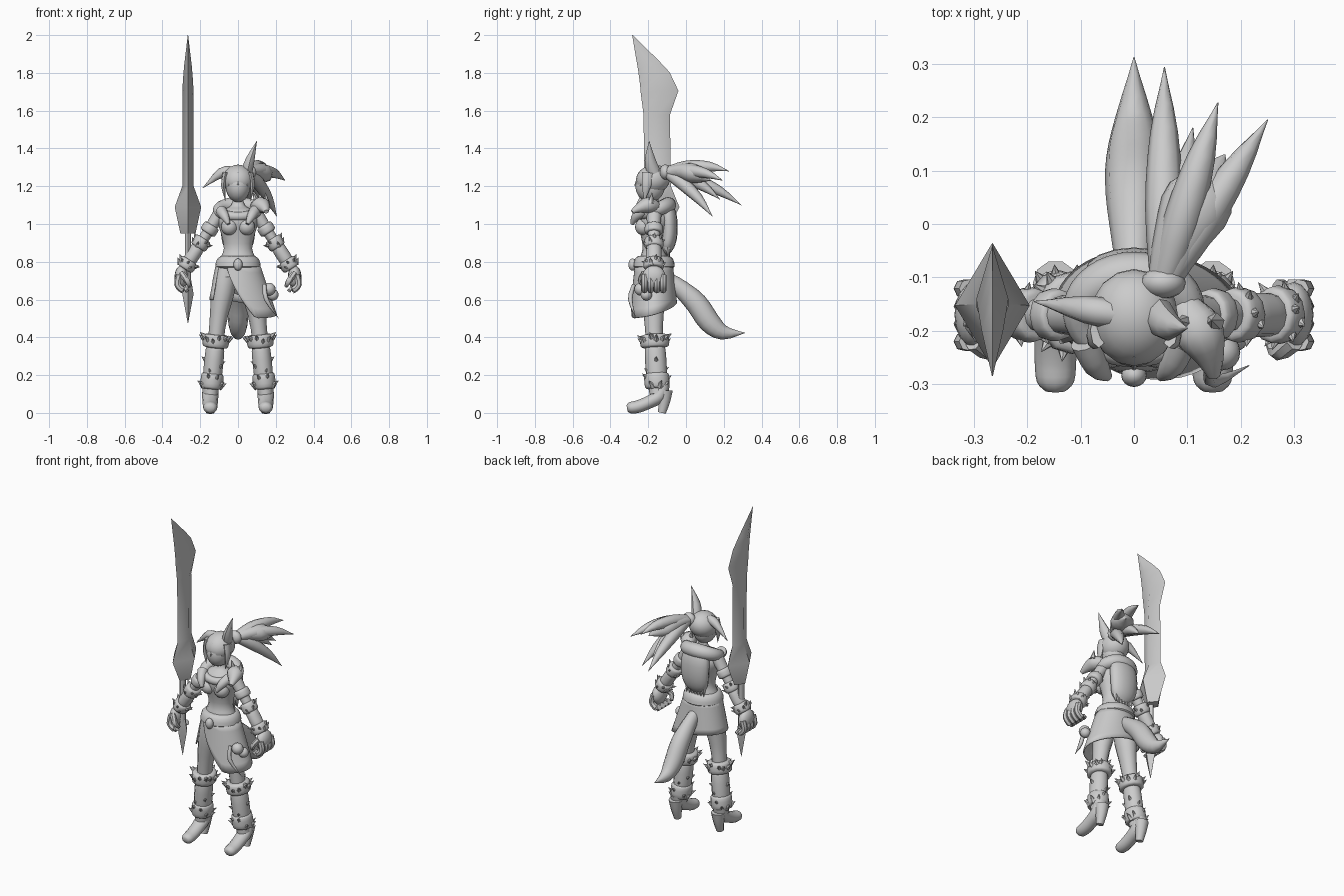
import bpy, bmesh, math, random
from mathutils import Vector, Matrix, Euler

random.seed(4)
if "Cube" in bpy.data.objects:
    bpy.data.objects.remove(bpy.data.objects["Cube"])

shade = (.6, .6, .6, 1)
grey = bpy.data.materials.new("plain_grey")
grey.use_nodes = True
grey.diffuse_color = shade
grey.node_tree.nodes["Principled BSDF"].inputs["Base Color"].default_value = shade

# Shared landmarks of the figure, left side
mid = -.17
across, forward, upward = Vector((1, 0, 0)), Vector((0, 1, 0)), Vector((0, 0, 1))
hip, knee, ankle = Vector((.06, mid, .77)), Vector((.11, mid, .45)), Vector((.145, -.15, .1))
shoulder, elbow, wrist = Vector((.1, mid, 1.05)), Vector((.19, mid, .91)), Vector((.28, mid, .77))
hand, sole = Vector((.3, mid, .7)), Vector((.147, mid, 0))


def finish(name, bm, paired=False):
    """Make a smooth-shaded object; paired parts are mirrored across the body."""
    bmesh.ops.recalc_face_normals(bm, faces=bm.faces)
    mesh = bpy.data.meshes.new(name)
    bm.to_mesh(mesh)
    bm.free()
    mesh.materials.append(grey)
    part = bpy.data.objects.new(name, mesh)
    bpy.context.collection.objects.link(part)
    bpy.ops.object.select_all(action='DESELECT')
    part.select_set(True)
    bpy.context.view_layer.objects.active = part
    bpy.ops.object.shade_smooth_by_angle(angle=math.radians(50))
    if paired:
        part.modifiers.new("other_side", 'MIRROR')
    return part


def spline(points, steps, closed):
    """Catmull-Rom through points that carry their own radii."""
    count, result = len(points), []
    last = count - 1
    pick = lambda i: points[i % count] if closed else points[max(0, min(last, i))]
    for i in range(count if closed else last):
        around = [pick(i + k) for k in (-1, 0, 1, 2)]
        for step in range(steps):
            t = step / steps
            result.append([p * (-t + 2*t*t - t**3) / 2 + q * (2 - 5*t*t + 3*t**3) / 2
                           + r * (t + 4*t*t - 3*t**3) / 2 + s * (t**3 - t*t) / 2
                           for p, q, r, s in zip(*around)])
    return result if closed else result + [points[-1]]


def tube(name, points, flat=1, ref=across, sides=12, steps=3, closed=False, paired=False):
    """Loft of ellipses: x, y, z, radius along ref, and optionally the other radius."""
    points = [p if len(p) > 4 else (*p, p[3] * flat) for p in points]
    path = spline(points, steps, closed)
    count, bm, rings = len(path), bmesh.new(), []
    for i, (x, y, z, wide, deep) in enumerate(path):
        after = path[(i + 1) % count] if closed else path[min(i + 1, count - 1)]
        before = path[i - 1] if closed or i else path[0]
        along = (Vector(after[:3]) - Vector(before[:3])).normalized()
        side = (ref - along * ref.dot(along)).normalized()
        other = along.cross(side)
        turns = [math.tau * k / sides for k in range(sides)]
        rings.append([bm.verts.new(Vector((x, y, z)) + side * max(wide, .001) * math.cos(a)
                                   + other * max(deep, .001) * math.sin(a)) for a in turns])
    for i in range(count if closed else count - 1):
        low, high = rings[i], rings[(i + 1) % count]
        for k in range(sides):
            n = (k + 1) % sides
            bm.faces.new((low[k], low[n], high[n], high[k]))
    if not closed:
        bm.faces.new(rings[0])
        bm.faces.new(rings[-1])
    return finish(name, bm, paired)


def ball(name, centre, size, tilt=0, paired=False):
    bm = bmesh.new()
    place = Matrix.LocRotScale(Vector(centre), Euler((tilt, 0, 0)), Vector(size))
    bmesh.ops.create_uvsphere(bm, u_segments=16, v_segments=10, radius=1, matrix=place)
    return finish(name, bm, paired)


def spikes(name, items, paired=False):
    """Cones from base to tip, joined as one tuft."""
    bm = bmesh.new()
    for base, tip, radius in items:
        base, tip = Vector(base), Vector(tip)
        reach = tip - base
        place = Matrix.Translation((base + tip) / 2) @ reach.to_track_quat('Z', 'Y').to_matrix().to_4x4()
        bmesh.ops.create_cone(bm, cap_ends=True, segments=6, radius1=radius, radius2=0,
                              depth=reach.length, matrix=place)
    return finish(name, bm, paired)


def fur_cuff(name, start, end, low, high, radius, points):
    """Padded ring between two fractions of a limb, with a crown of swept fur points."""
    ring = lambda t, r: (*start.lerp(end, low + (high - low) * t), r)
    tube(name, [ring(0, radius * .75), ring(.15, radius), ring(.85, radius), ring(1, radius * .75)],
         ref=forward, flat=.9, paired=True)
    along = (end - start).normalized()
    side = along.cross(forward).normalized()
    items = []
    for k in range(points):
        a = math.tau * (k + random.random() / 2) / points
        out = side * math.cos(a) + forward * math.sin(a)
        base = Vector(ring(.3 + random.random() * .6, 0)[:3]) + out * radius * .65
        items.append((base, base + out * radius * .6 - along * radius * .4, radius * .3))
    if items:
        spikes(name + "_points", items, paired=True)


# Torso, neck and chest
torso = zip((.72, .8, .87, .95, 1.02, 1.07, 1.1, 1.16), (.11, .1, .075, .09, .11, .085, .035, .03))
tube("torso", [(0, mid, z, wide) for z, wide in torso], flat=.8, sides=16)
ball("chest", (.045, -.225, .985), [.045] * 3, paired=True)

# Head, hair cap, fringe and side locks
ball("face", (0, -.19, 1.2), (.066, .078, .085))
ball("hair_cap", (0, -.175, 1.235), (.083, .092, .078), tilt=.25)
spikes("fringe", [((.02 * i, abs(i) * .01 - .23, 1.26), (.025 * i, abs(i) * .015 - .275, 1.2), .025)
                  for i in range(-2, 3)])
tube("side_locks", [(.066, -.2, 1.27, .016), (.077, -.21, 1.2, .012), (.066, -.22, 1.12, 0)],
     flat=2, sides=8, paired=True)

# Ears: one upright, one folded outwards
tube("upright_ear", [(.045, mid, 1.27, .03), (.064, -.19, 1.34, .024), (.1, -.195, 1.44, 0)], flat=1.2, sides=8)
tube("folded_ear", [(-.03, mid, 1.28, .025), (-.09, -.16, 1.27, .026), (-.187, -.145, 1.19, 0)], ref=forward, sides=8)

# Ponytail: band, full root and pointed strands that fan out from it
root = Vector((.055, -.11, 1.275))
ball("hair_band", root, (.042, .03, .04))
tube("ponytail_root", [(*root, .03), (.085, -.03, 1.28, .05), (.125, .05, 1.265, .065), (.17, .13, 1.23, 0)], flat=.8)
tips = [(.057, .293, 1.1), (.157, .227, 1.28), (.25, .195, 1.23), (.205, .14, 1.04), (.11, .18, 1.13)]
for number, tip in enumerate(tips, 1):
    bow = lambda t, lift: root.lerp(Vector(tip), t) + upward * lift
    tube(f"ponytail_strand_{number}", [(*root, .025), (*bow(.35, .025), .035), (*bow(.7, .025), .026), (*tip, 0)], sides=8)

# Fur scarf with a small animal head, and the fur hanging down the back
scarf = []
for k in range(12):
    a = math.tau * k / 12
    back = math.sin(a)
    scarf.append((.1 * math.cos(a), mid + .075 * back, 1.07 + .03 * back, .033 + .01 * back))
tube("fur_scarf", scarf, ref=upward, closed=True)
tube("scarf_head", [(.09, -.15, 1.09, .03), (.12, -.2, 1.1, .048), (.14, -.245, 1.085, .03), (.15, -.285, 1.065, .012)], flat=.9)
spikes("scarf_ears", [((x, -.185, 1.11), (x * 1.3 - .05, -.18, 1.17), .02) for x in (.1, .15)])
tube("scarf_paws", [(.09, -.22, 1.07, .03), (.07, -.265, 1.04, .024), (.05, -.285, 1, .01)], paired=True)
tube("back_fur", [(0, -.115, 1.12, .06), (0, -.095, 1.05, .09), (0, -.09, .95, .09), (0, -.1, .88, .075),
                  (0, -.105, .84, .03)], flat=.5, sides=16)
spikes("back_fur_hem", [((.018 * i, -.1, .885), (.02 * i, -.09, .795 + .01 * abs(i)), .022) for i in range(-3, 4)])

# Arms with bands, furred forearm cuffs, hands
tube("arms", [(*shoulder, .04), (*elbow, .03), (*wrist, .025)], ref=forward, flat=.9, paired=True)
fur_cuff("arm_bands", shoulder, elbow, .4, .7, .048, 0)
fur_cuff("elbow_cuffs", elbow, wrist, -.1, .25, .05, 9)
fur_cuff("forearm_wraps", elbow, wrist, .15, .85, .04, 0)
fur_cuff("wrist_cuffs", elbow, wrist, .72, 1.05, .053, 11)
ball("palms", hand + upward * .02, (.036, .062, .06), paired=True)
for number in range(4):
    knuckle = hand + forward * (.033 * number - .05)
    tube(f"fingers_{number + 1}", [(*knuckle + across * x + upward * z, .018) for x, z in
                                   ((.01, .03), (.02, -.02), (-.01, -.05), (-.03, -.04))],
         sides=7, paired=True)
thumb = hand - forward * .05
tube("thumbs", [(*thumb + upward * .04, .018), (*thumb - Vector((.03, .02, 0)), .016), (*thumb - Vector((.045, 0, .03)), .01)],
     sides=7, paired=True)

# Belt and buckle
tube("belt", [(0, mid, .765, .1), (0, mid, .775, .12), (0, mid, .815, .11), (0, mid, .83, .09)], flat=.92, sides=20, steps=2)
ball("belt_buckle", (0, -.283, .785), (.024, .022, .032))

# Wrapped skirt with a slanting hem, long on the left and open at the front
bm, rows, columns, grid = bmesh.new(), 6, 48, []
for i in range(columns + 1):
    turn = i / columns
    a = math.radians(325 * turn - 118)
    hem = max(.76 - turn * 1.5, .5 + .1 * math.sin(math.pi / 2 * min(1, turn * 1.3)) ** 4)
    column = []
    for j in range(rows + 1):
        drop = (.79 - hem) * j / rows
        flare = drop * (.27 + .07 * math.cos(a))
        column.append(bm.verts.new(((.115 + flare) * math.cos(a), mid + (.1 + drop * .11) * math.sin(a), .79 - drop)))
    grid.append(column)
for near, far in zip(grid, grid[1:]):
    for j in range(rows):
        bm.faces.new((near[j], far[j], far[j + 1], near[j + 1]))
cloth = finish("wrapped_skirt", bm).modifiers.new("thickness", 'SOLIDIFY')
cloth.thickness = .008

# Hip pouches and a hanging curved charm
ball("hip_pouch", (.165, -.24, .655), [.034] * 3)
ball("small_pouch", (.185, -.21, .625), [.03] * 3)
tube("hanging_charm", [(.14, -.275, .68, .01), (.15, -.295, .6, .012), (.215, -.265, .5, 0)], sides=8)

# Tail
tube("tail", [(0, -.11, .72, .03), (0, -.03, .66, .042), (0, .055, .58, .053), (0, .125, .48, .052),
              (0, .2, .425, .035), (0, .312, .424, 0)], flat=1.1)

# Legs and tall furred boots
tube("legs", [(*hip, .06), (*hip.lerp(knee, .4), .062), (*knee, .043), (*ankle, .04)], flat=1.1, paired=True)
fur_cuff("boot_cuffs", knee, ankle, .1, .3, .075, 13)
fur_cuff("boot_shafts", knee, ankle, .25, .85, .055, 5)
fur_cuff("ankle_cuffs", knee, ankle, .68, .92, .065, 9)

# Shoes and raised heels
shoe = [(.05, .15, .04), (.03, .09, .043), (-.03, .055, .04), (-.085, .033, .039), (-.125, .027, .035), (-.142, .024, .02)]
tube("shoes", [(*sole + forward * y + upward * z, r) for y, z, r in shoe], flat=.85, paired=True)
tube("heels", [(*sole + forward * y + upward * z, .022 + z / 6) for y, z in ((.06, .12), (.055, .06), (.042, 0))],
     sides=10, paired=True)

# Sword: diamond-section blade with flared root, grip and pommel spike
grip = Vector((-.265, mid, 0))
blade = [(2, -.285, -.283, 0), (1.84, -.26, -.14, .02), (1.77, -.25, -.08, .026), (1.7, -.24, -.04, .03),
         (1.58, -.225, -.085, .03), (1.2, -.22, -.08, .03), (1.09, -.27, -.035, .07), (.95, -.2, -.1, .04)]
tube("sword_blade", [(grip.x, (front + back) / 2, z, thick, (back - front) / 2) for z, front, back, thick in blade],
     sides=4, steps=1)
tube("sword_grip", [(*grip + upward * z, .016) for z in (.96, .65)], flat=1.3, sides=8)
tube("pommel_spike", [(*grip + upward * z, r) for z, r in ((.72, .014), (.63, .03), (.475, 0))],
     flat=1.4, sides=4, steps=1)
